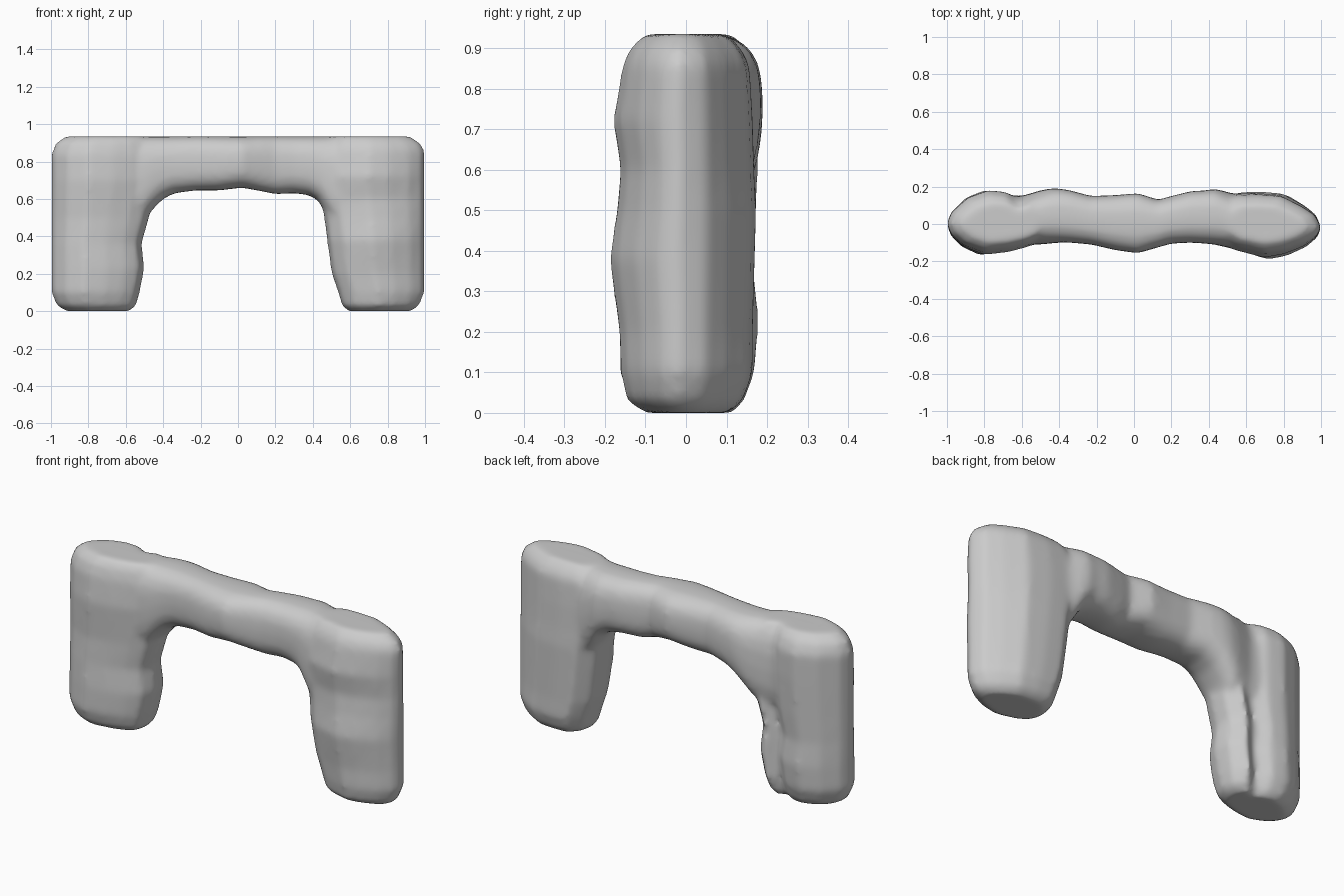
import bpy, bmesh, math

if "Cube" in bpy.data.objects:
    bpy.data.objects.remove(bpy.data.objects["Cube"])


def loft(bm, rings):
    """Skin a list of equal-length rings and cap both ends."""
    loops = [[bm.verts.new(p) for p in r] for r in rings]
    n = len(loops[0])
    for a, b in zip(loops, loops[1:]):
        for i in range(n):
            bm.faces.new((a[i], a[(i + 1) % n], b[(i + 1) % n], b[i]))
    bm.faces.new(loops[0][::-1])
    bm.faces.new(loops[-1])


def leg(bm, plan, outer, full, levels):
    """Stack a plan outline; levels = z, outer x, inner x, front and back depth scale."""
    rings = []
    for z, xo, xi, front, back in levels:
        rings.append([(xo + (x - outer) / (full - outer) * (xi - xo),
                       y * (front if y < 0 else back), z) for x, y in plan])
    loft(bm, rings)


def superellipse(x, y0, y1, z0, z1, n=24, power=0.72):
    ring = []
    for i in range(n):
        a = 2 * math.pi * i / n
        c, s = math.cos(a), math.sin(a)
        c = math.copysign(abs(c) ** power, c)
        s = math.copysign(abs(s) ** power, s)
        ring.append((x, (y0 + y1) / 2 + c * (y1 - y0) / 2,
                     (z0 + z1) / 2 + s * (z1 - z0) / 2))
    return ring


bm = bmesh.new()

# left leg, with a vertical groove on the back
plan_l = [(-1, 0), (-.98, -.06), (-.92, -.12), (-.82, -.165), (-.7, -.15), (-.6, -.12),
          (-.53, -.08), (-.5, 0), (-.51, .09), (-.57, .155), (-.64, .115),
          (-.71, .17), (-.8, .18), (-.9, .14), (-.98, .06)]
leg(bm, plan_l, -1, -.5, [
    (0, -.92, -.58, .6, .65), (.03, -.97, -.545, .85, .8), (.1, -1, -.525, 1, .95),
    (.23, -1, -.5, 1, 1), (.36, -1, -.515, .95, .93), (.5, -1, -.475, .92, .97),
    (.7, -1, -.45, 1, 1), (.84, -1, -.45, .92, 1), (.9, -.975, -.47, .8, .85),
    (.935, -.92, -.5, .6, .62)])

# right leg, fuller on the front
plan_r = [(1, -.02), (.97, .05), (.9, .1), (.8, .155), (.68, .165), (.57, .16), (.5, .09),
          (.48, 0), (.5, -.08), (.57, -.14), (.72, -.185), (.82, -.165), (.92, -.12),
          (.98, -.07)]
leg(bm, plan_r, 1, .48, [
    (0, .93, .59, .55, .65), (.03, .97, .555, .8, .85), (.1, 1, .535, .88, 1),
    (.2, 1, .5, .9, 1), (.38, 1, .475, 1.03, 1.03), (.5, 1, .46, .93, 1.05),
    (.6, 1, .44, .88, 1.02), (.72, 1, .43, .98, 1), (.86, 1, .45, .85, .95),
    (.9, .975, .47, .75, .82), (.935, .92, .5, .55, .6)])

# lumpy top beam: x, front y, back y, underside z
beam = [(-.8, -.13, .16, .42), (-.6, -.11, .15, .44), (-.5, -.11, .18, .49),
        (-.45, -.105, .19, .55), (-.4, -.1, .19, .6), (-.34, -.1, .18, .63),
        (-.23, -.11, .15, .645), (-.1, -.14, .155, .645), (.02, -.157, .165, .66),
        (.13, -.125, .13, .64), (.2, -.105, .15, .625), (.3, -.1, .175, .63),
        (.38, -.105, .18, .62), (.43, -.11, .188, .59), (.47, -.12, .18, .52),
        (.52, -.13, .165, .44), (.65, -.14, .15, .42), (.82, -.12, .13, .42)]
loft(bm, [superellipse(x, f, b, z, .935) for x, f, b, z in beam])

bmesh.ops.recalc_face_normals(bm, faces=bm.faces)
mesh = bpy.data.meshes.new("stone_arch")
bm.to_mesh(mesh)
bm.free()
arch = bpy.data.objects.new("stone_arch", mesh)
bpy.context.collection.objects.link(arch)

# fuse the three parts and soften them into one worn surface
remesh = arch.modifiers.new("fuse", 'REMESH')
remesh.mode = 'VOXEL'
remesh.voxel_size = 0.016
remesh.use_smooth_shade = True
soften = arch.modifiers.new("soften", 'SMOOTH')
soften.factor = 0.5
soften.iterations = 8
